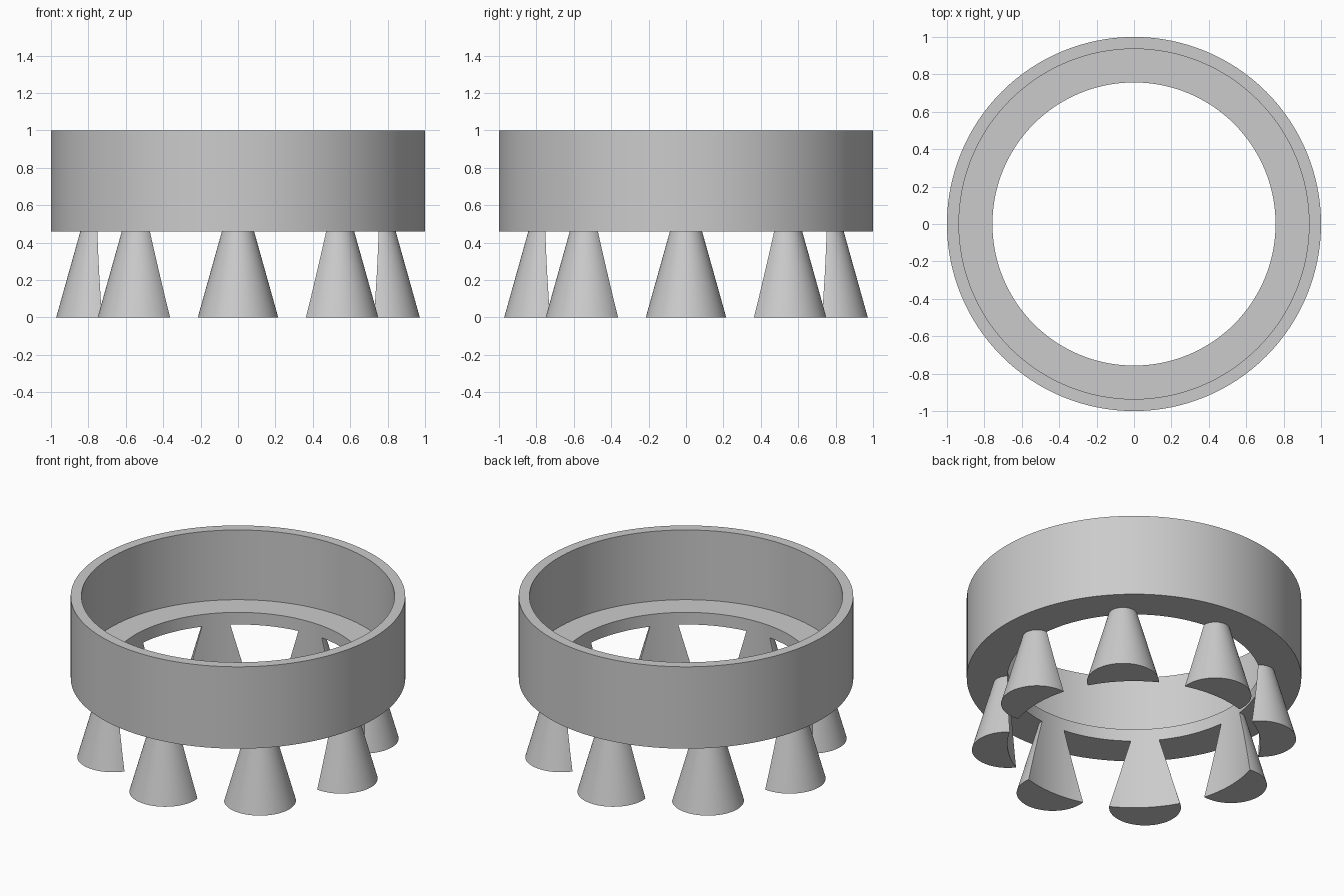
import bpy
import bmesh
from math import cos, sin, pi, radians

cube = bpy.data.objects.get("Cube")
if cube:
    bpy.data.objects.remove(cube, do_unlink=True)

SEGMENTS = 128
LEGS = 8
BORE = 0.757        # radius of the central opening
RING_BASE = 0.46    # underside of the ring

grey = bpy.data.materials.new("plain grey")
grey.use_nodes = True
grey.diffuse_color = (0.6, 0.6, 0.6, 1)
grey.node_tree.nodes["Principled BSDF"].inputs["Base Color"].default_value = (0.6, 0.6, 0.6, 1)


def add_object(name, bm):
    bmesh.ops.recalc_face_normals(bm, faces=bm.faces)
    mesh = bpy.data.meshes.new(name)
    bm.to_mesh(mesh)
    bm.free()
    mesh.materials.append(grey)
    obj = bpy.data.objects.new(name, mesh)
    bpy.context.collection.objects.link(obj)
    return obj


def select_only(obj):
    bpy.ops.object.select_all(action="DESELECT")
    obj.select_set(True)
    bpy.context.view_layer.objects.active = obj


def smooth(obj):
    select_only(obj)
    bpy.ops.object.shade_smooth_by_angle(angle=radians(30))


def revolve(name, profile):
    """Turn a closed (radius, height) profile around the z axis."""
    bm = bmesh.new()
    rings = []
    for i in range(SEGMENTS):
        a = 2 * pi * i / SEGMENTS
        rings.append([bm.verts.new((r * cos(a), r * sin(a), z)) for r, z in profile])
    n = len(profile)
    for i in range(SEGMENTS):
        here, there = rings[i], rings[(i + 1) % SEGMENTS]
        for j in range(n):
            k = (j + 1) % n
            bm.faces.new((here[j], there[j], there[k], here[k]))
    return add_object(name, bm)


# Ring: tall thin wall with an inner ledge at its foot
ring = revolve("ring", [(1, RING_BASE), (1, 1), (0.936, 1),
                        (0.936, 0.54), (BORE, 0.54), (BORE, RING_BASE)])
smooth(ring)

# Leg: tapered cone centred on the edge of the opening
bm = bmesh.new()
bmesh.ops.create_cone(bm, cap_ends=True, segments=64, radius1=0.215,
                      radius2=0.086, depth=RING_BASE)
bmesh.ops.translate(bm, vec=(BORE, 0, RING_BASE / 2), verts=bm.verts)
leg = add_object("leg_1", bm)

# Cutter: continues the opening down through the leg
bm = bmesh.new()
bmesh.ops.create_cone(bm, cap_ends=True, segments=SEGMENTS, radius1=BORE,
                      radius2=BORE, depth=2)
angle = min(bm.verts, key=lambda v: abs(v.co.y) - v.co.x)
bmesh.ops.rotate(bm, verts=bm.verts, cent=(0, 0, 0),
                 matrix=angle.co.to_2d().to_3d().rotation_difference((1, 0, 0)).to_matrix())
cutter = add_object("opening_cutter", bm)
cutter.hide_render = True

cut = leg.modifiers.new("opening", "BOOLEAN")
cut.operation = "DIFFERENCE"
cut.solver = "EXACT"
cut.object = cutter
select_only(leg)
bpy.ops.object.modifier_apply(modifier=cut.name)
bpy.data.objects.remove(cutter, do_unlink=True)
smooth(leg)

# Remaining legs, evenly spaced around the ring
for i in range(1, LEGS):
    copy = bpy.data.objects.new(f"leg_{i + 1}", leg.data)
    copy.rotation_euler.z = 2 * pi * i / LEGS
    bpy.context.collection.objects.link(copy)
